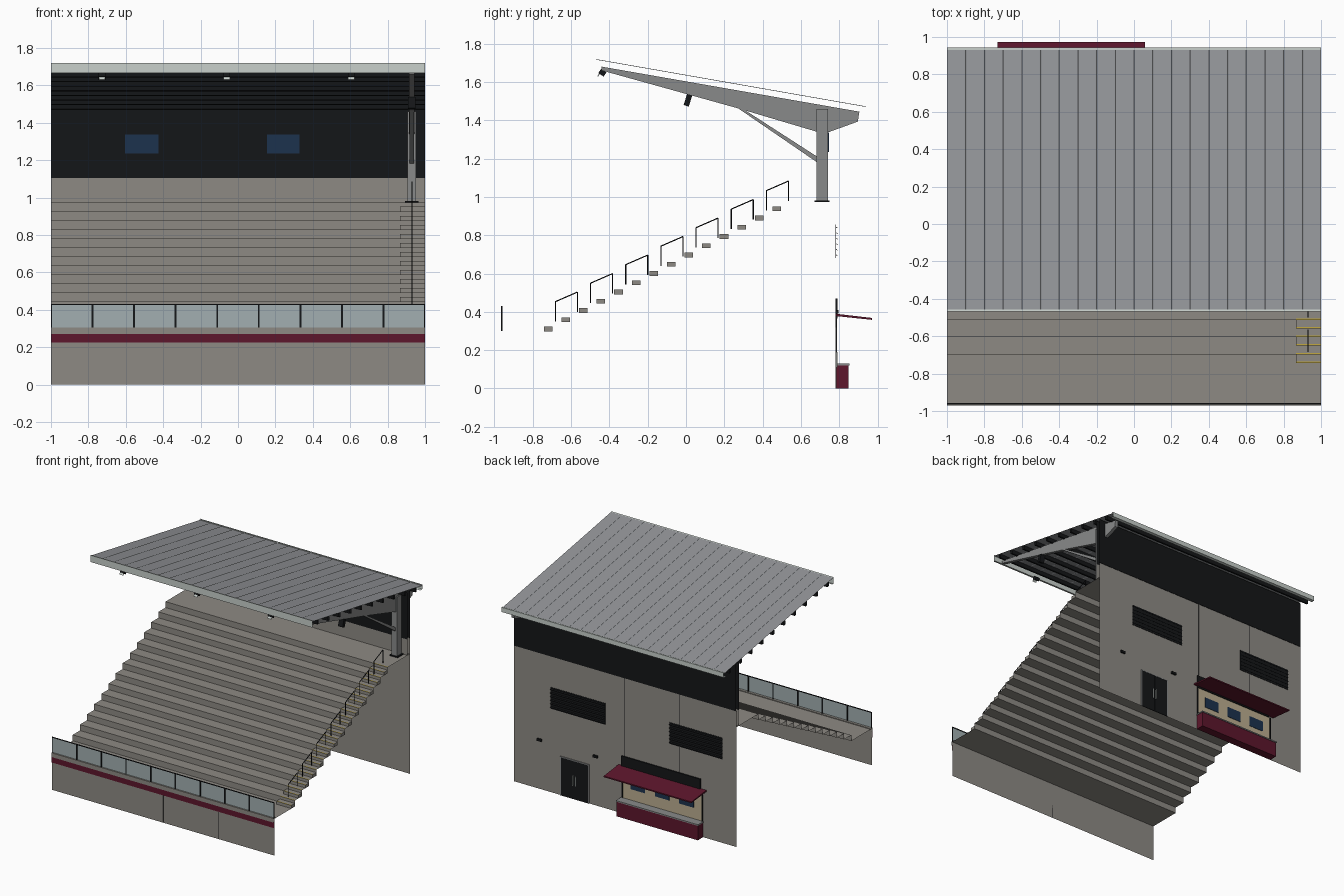
import bpy, bmesh, math
from mathutils import Vector, Matrix

if "Cube" in bpy.data.objects:
    bpy.data.objects.remove(bpy.data.objects["Cube"])

def mat(name, r, g, b, a=1):
    m = bpy.data.materials.new(name)
    m.diffuse_color = (r, g, b, a)
    m.use_nodes = True
    m.node_tree.nodes["Principled BSDF"].inputs["Base Color"].default_value = m.diffuse_color
    return m

CONC = mat("concrete", .27, .255, .23)
STEEL = mat("steel", .25, .255, .255)
ROOF = mat("roof_metal", .29, .30, .315)
LIGHT = mat("pale_trim", .58, .63, .6)
DARK = mat("dark_cladding", .007, .008, .009)
RED = mat("maroon", .11, .008, .025)
BLUE = mat("blue_screen", .012, .032, .075)
GLASS = mat("glass", .36, .43, .44)
YELLOW = mat("yellow", .55, .4, .05)
CREAM = mat("cream", .5, .42, .28)

def finish(name, bm, m):
    me = bpy.data.meshes.new(name)
    bm.to_mesh(me)
    bm.free()
    me.materials.append(m)
    ob = bpy.data.objects.new(name, me)
    bpy.context.collection.objects.link(ob)
    return ob

def add_box(bm, x0, x1, y0, y1, z0, z1, tilt=0):
    c = Vector(((x0 + x1) / 2, (y0 + y1) / 2, (z0 + z1) / 2))
    bmesh.ops.create_cube(bm, size=1, matrix=Matrix.Translation(c) @ Matrix.Rotation(tilt, 4, 'X')
                          @ Matrix.Diagonal((x1 - x0, y1 - y0, z1 - z0, 1)))

def boxes(name, m, *items):
    bm = bmesh.new()
    for it in items:
        add_box(bm, *it)
    return finish(name, bm, m)

def add_rod(bm, p, q, r, n=6):
    p, q = Vector(p), Vector(q)
    d = q - p
    bmesh.ops.create_cone(bm, cap_ends=True, segments=n, radius1=r, radius2=r, depth=d.length,
                          matrix=Matrix.Translation((p + q) / 2) @ d.to_track_quat('Z', 'Y').to_matrix().to_4x4())

def add_strip(bm, pts, x0=-1, x1=1):
    # open-ended sheet: a (y, z) profile swept along x
    a = [bm.verts.new((x0, y, z)) for y, z in pts]
    b = [bm.verts.new((x1, y, z)) for y, z in pts]
    for i in range(len(pts) - 1):
        bm.faces.new((a[i], b[i], b[i + 1], a[i + 1]))

def strip(name, m, pts, x0=-1, x1=1):
    bm = bmesh.new()
    add_strip(bm, pts, x0, x1)
    return finish(name, bm, m)

def plate(name, m, pts, x0, x1):
    # solid (y, z) polygon extruded along x
    bm = bmesh.new()
    f = bm.faces.new([bm.verts.new((x0, y, z)) for y, z in pts])
    r = bmesh.ops.extrude_face_region(bm, geom=[f])
    bmesh.ops.translate(bm, vec=(x1 - x0, 0, 0), verts=[v for v in r['geom'] if isinstance(v, bmesh.types.BMVert)])
    bmesh.ops.recalc_face_normals(bm, faces=bm.faces)
    return finish(name, bm, m)

# terraces: walkway, 14 rows and the top platform
N, DY, DZ, Y0, Z0 = 14, .0918, .0483, -.697, .298
prof = [(-.965, Z0)]
for i in range(N):
    prof += [(Y0 + i * DY, Z0 + i * DZ), (Y0 + i * DY, Z0 + (i + 1) * DZ)]
TOP = Z0 + N * DZ
strip("terrace", CONC, prof + [(.78, TOP)])

# aisle half steps and yellow nosings
boxes("aisle_steps", CONC, *[(.865, .999, Y0 + i * DY - .045, Y0 + i * DY, Z0 + i * DZ, Z0 + i * DZ + .025)
                             for i in range(N)])
bm = bmesh.new()
for i in range(N):
    y, z = Y0 + i * DY, Z0 + i * DZ
    add_strip(bm, [(y - .045, z + .0256), (y - .037, z + .0256)], .865, .999)
    add_strip(bm, [(y, z + DZ + .0006), (y + .008, z + DZ + .0006)], .865, .999)
finish("step_nosings", bm, YELLOW)

# aisle handrails
bm = bmesh.new()
for i in range(7):
    y, z = -.682 + i * 2 * DY, .35 + i * 2 * DZ
    a, b, c, d = [(.93, y, z), (.93, y, z + .103), (.93, y + .115, z + .153), (.93, y + .115, z + DZ)]
    for p, q in ((a, b), (b, c), (c, d)):
        add_rod(bm, p, q, .003)
finish("aisle_handrails", bm, DARK)

# front wall with band, cap and joints
strip("front_wall", CONC, [(-.962, 0), (-.962, .298)])
strip("front_band", RED, [(-.962, .225), (-.968, .225), (-.968, .27), (-.962, .27)])
strip("front_cap", CONC, [(-.962, .27), (-.97, .27), (-.97, .304), (-.945, .304), (-.945, .298)])
boxes("front_joints", DARK, *[(x - .001, x + .001, -.9627, -.962, 0, .225) for x in (-.5, 0, .5)])

# glass balustrade
strip("balustrade_glass", GLASS, [(-.962, .306), (-.962, .425)])
boxes("balustrade_posts", DARK, *[(max(x - .005, -1), min(x + .005, 1), -.966, -.958, .3, .43)
                                  for x in [-1 + i * 2 / 9 for i in range(10)]])
strip("balustrade_rail", DARK, [(-.966, .426), (-.966, .431), (-.958, .431), (-.958, .426), (-.966, .426)])

# rear wall: concrete below, dark cladding above
strip("rear_wall", CONC, [(.78, 0), (.78, 1.105)])
strip("inner_parapet", CONC, [(.75, TOP), (.75, 1.105)])
strip("rear_cladding", DARK, [(.78, 1.105), (.783, 1.105), (.783, 1.485)])
strip("inner_cladding", DARK, [(.75, 1.105), (.748, 1.105), (.748, 1.485)])
boxes("rear_joints", DARK, *[(x - .001, x + .001, .7802, .781, 0, 1.105) for x in (-.49, .01, .515)])
boxes("wall_screens", BLUE, (-.605, -.425, .741, .747, 1.235, 1.337), (.155, .33, .741, .747, 1.235, 1.337))

# roof sheet with low seams
FY, BY, FZ, SL = -.468, .938, 1.718, -.175
roof_z = lambda y: FZ + SL * (y - FY)
prof = [(-1, 0)]
for i in range(1, 20):
    x = -1 + i * .1
    prof += [(x - .005, 0), (x, .003), (x + .005, 0)]
prof.append((1, 0))
bm = bmesh.new()
rows = [[bm.verts.new((x, y, roof_z(y) + h - .002)) for x, h in prof] for y in (FY, BY)]
for i in range(len(prof) - 1):
    bm.faces.new((rows[0][i], rows[0][i + 1], rows[1][i + 1], rows[1][i]))
finish("roof_sheet", bm, ROOF)
strip("front_fascia", LIGHT, [(FY + .015, 1.665), (FY, 1.665), (FY, 1.72), (FY + .01, 1.718)])
strip("rear_gutter", LIGHT, [(.915, 1.44), (.943, 1.44), (.943, 1.478), (.93, 1.478)])

# purlins
bm = bmesh.new()
for i in range(10):
    y = -.40 + i * .14
    z = roof_z(y) - .004
    add_strip(bm, [(y - .009, z), (y - .009, z - .033), (y + .009, z - .036), (y + .009, z - .003)])
finish("purlins", bm, DARK)

# cantilever frame: column, tapered beam, strut
boxes("column", STEEL, (.905, .953, .682, .742, TOP, 1.46))
boxes("column_base", DARK, (.892, .966, .672, .748, TOP, TOP + .007))
plate("roof_beam", STEEL, [(-.44, 1.68), (-.44, 1.66), (.28, 1.46), (.69, 1.338), (.745, 1.338),
                           (.897, 1.393), (.905, 1.445)], .915, .943)
plate("beam_strut", STEEL, [(.27, 1.464), (.30, 1.458), (.685, 1.21), (.685, 1.18)], .916, .942)

# front lights and speaker
LX = (-.727, -.06, .605)
boxes("roof_lights", DARK, *[(x - .018, x + .018, -.453, -.42, 1.635, 1.662, -.6) for x in LX])
boxes("light_lenses", LIGHT, *[(x - .017, x + .017, -.457, -.452, 1.627, 1.651, -.6) for x in LX])
boxes("speaker", DARK, (.908, .95, -.004, .024, 1.474, 1.535, -.3))

# louvres
for n, (x0, x1) in enumerate(((.18, .67), (-.875, -.4))):
    boxes("louvre_%d" % n, DARK, (x0, x1, .7805, .783, .68, .855),
          *[(x0, x1, .782, .792, z - .0015, z + .0015, -.6) for z in [.695 + k * .029 for k in range(6)]])

# double doors
boxes("doors", DARK, (.33, .452, .7805, .785, 0, .31), (.456, .575, .7805, .785, 0, .31))
boxes("door_frame", STEEL, (.322, .33, .7805, .787, 0, .318), (.575, .583, .7805, .787, 0, .318),
      (.33, .575, .7805, .787, .31, .318))
boxes("door_handles", LIGHT, (.439, .443, .785, .79, .11, .19), (.465, .469, .785, .79, .11, .19))
boxes("wall_lamps", DARK, (.75, .79, .7805, .795, .392, .41), (.245, .285, .7805, .795, .392, .41))

# food stall
boxes("stall_counter", RED, (-.70, .03, .7805, .848, 0, .12))
boxes("counter_top", STEEL, (-.705, .035, .7805, .853, .12, .13))
boxes("stall_back", CREAM, (-.69, .02, .7805, .784, .13, .365))
boxes("stall_frame", DARK, (-.70, -.69, .7805, .788, .13, .365), (.02, .03, .7805, .788, .13, .365))
boxes("stall_menus", BLUE, *[(x - .065, x + .065, .783, .787, .22, .305) for x in (-.555, -.335, -.115)])
boxes("stall_sign", DARK, (-.68, .03, .7805, .79, .365, .47))
plate("stall_canopy", RED, [(.7805, .378), (.7805, .39), (.972, .368), (.972, .358)], -.73, .06)
